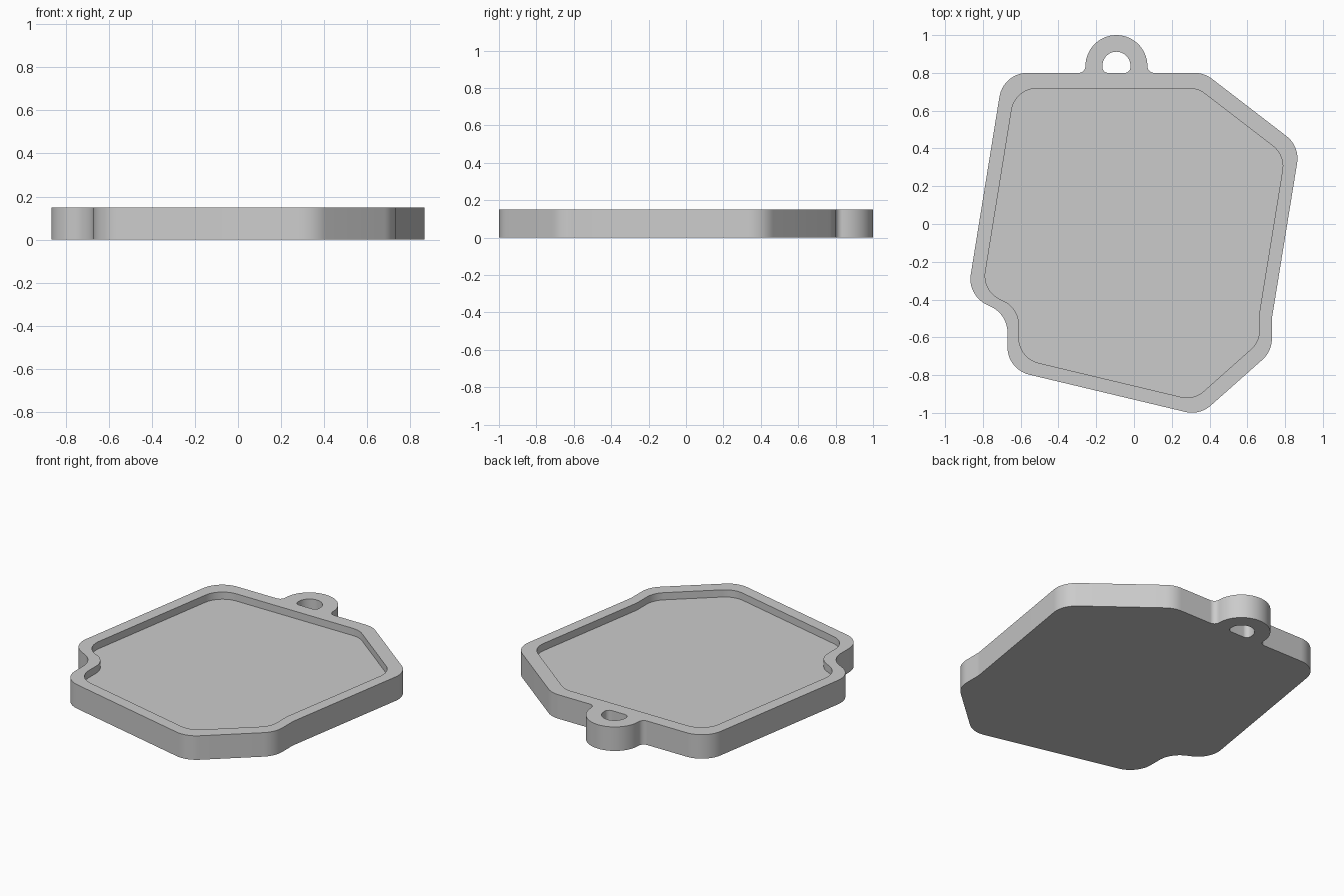
import bpy, bmesh, math
from mathutils import Vector

if "Cube" in bpy.data.objects:
    bpy.data.objects.remove(bpy.data.objects["Cube"])

HEIGHT, FLOOR = 0.15, 0.105
R = 0.15

# Corner points with fillet radius
TAB_R, TAB_FILLET, TAB_L, TAB_RT = 0.164, 0.036, -0.257, 0.071
body_top = [(0.372, 0.8, R)]
tab = [(TAB_RT, 0.8, TAB_FILLET), (TAB_RT, 1.0, TAB_R),
       (TAB_L, 1.0, TAB_R), (TAB_L, 0.8, TAB_FILLET)]
body_rest = [(-0.692, 0.8, R), (-0.882, -0.377, R), (-0.67, -0.48, R),
             (-0.67, -0.77, R), (0.348, -1.013, R), (0.73, -0.674, R),
             (0.73, -0.5, R), (0.878, 0.411, R)]
body = body_top + body_rest
recess = [(x * 0.91, y * 0.91 - 0.01, r * 0.91) for x, y, r in body]
hole = [(-0.167, 0.912, 0.0739), (-0.167, 0.8, 0.03),
        (-0.019, 0.8, 0.03), (-0.019, 0.912, 0.0739)]


def rounded(corners):
    """Polygon with each corner replaced by a tangent arc."""
    pts = []
    for i, (x, y, r) in enumerate(corners):
        p = Vector((x, y))
        a = (Vector(corners[i - 1][:2]) - p).normalized()
        b = (Vector(corners[(i + 1) % len(corners)][:2]) - p).normalized()
        half = a.angle(b) / 2
        centre = p + (a + b).normalized() * (r / math.sin(half))
        start = p + a * (r / math.tan(half)) - centre
        end = p + b * (r / math.tan(half)) - centre
        sweep = math.atan2(start.cross(end), start.dot(end))
        n = max(2, math.ceil(abs(sweep) / math.radians(6)))
        for k in range(n + 1):
            t = sweep * k / n
            c, s = math.cos(t), math.sin(t)
            q = centre + Vector((start.x * c - start.y * s, start.x * s + start.y * c))
            if not pts or (q - pts[-1]).length > 0.001:
                pts.append(q)
    if (pts[0] - pts[-1]).length < 0.001:
        pts.pop()
    return pts


bm = bmesh.new()


def wall(points, low, high):
    """Vertical wall around an outline; returns its bottom and top edges."""
    rings = [[bm.verts.new((p.x, p.y, z)) for p in points] for z in (low, high)]
    n = len(points)
    for i in range(n):
        j = (i + 1) % n
        bm.faces.new((rings[0][i], rings[0][j], rings[1][j], rings[1][i]))
    return [[bm.edges.get((ring[i], ring[(i + 1) % n])) for i in range(n)] for ring in rings]


def cap(edges):
    bmesh.ops.triangle_fill(bm, use_beauty=True, use_dissolve=False,
                            edges=edges, normal=(0, 0, 1))


# Outer wall, hanging hole, recess wall
outer_low, outer_high = wall(rounded(body_top + tab + body_rest), 0, HEIGHT)
hole_low, hole_high = wall(rounded(hole), 0, HEIGHT)
recess_low, recess_high = wall(rounded(recess), FLOOR, HEIGHT)

# Underside, rim and recess floor
cap(outer_low + hole_low)
cap(outer_high + hole_high + recess_high)
cap(recess_low)
bmesh.ops.recalc_face_normals(bm, faces=bm.faces)

mesh = bpy.data.meshes.new("pendant_tray")
bm.to_mesh(mesh)
bm.free()
tray = bpy.data.objects.new("pendant_tray", mesh)
bpy.context.collection.objects.link(tray)

# Plain grey material
grey = bpy.data.materials.new("plain_grey")
grey.use_nodes = True
colour = (0.6, 0.6, 0.6, 1)
grey.diffuse_color = colour
grey.node_tree.nodes["Principled BSDF"].inputs["Base Color"].default_value = colour
mesh.materials.append(grey)

bpy.ops.object.select_all(action="DESELECT")
tray.select_set(True)
bpy.context.view_layer.objects.active = tray
bpy.ops.object.shade_smooth_by_angle(angle=math.radians(30))
